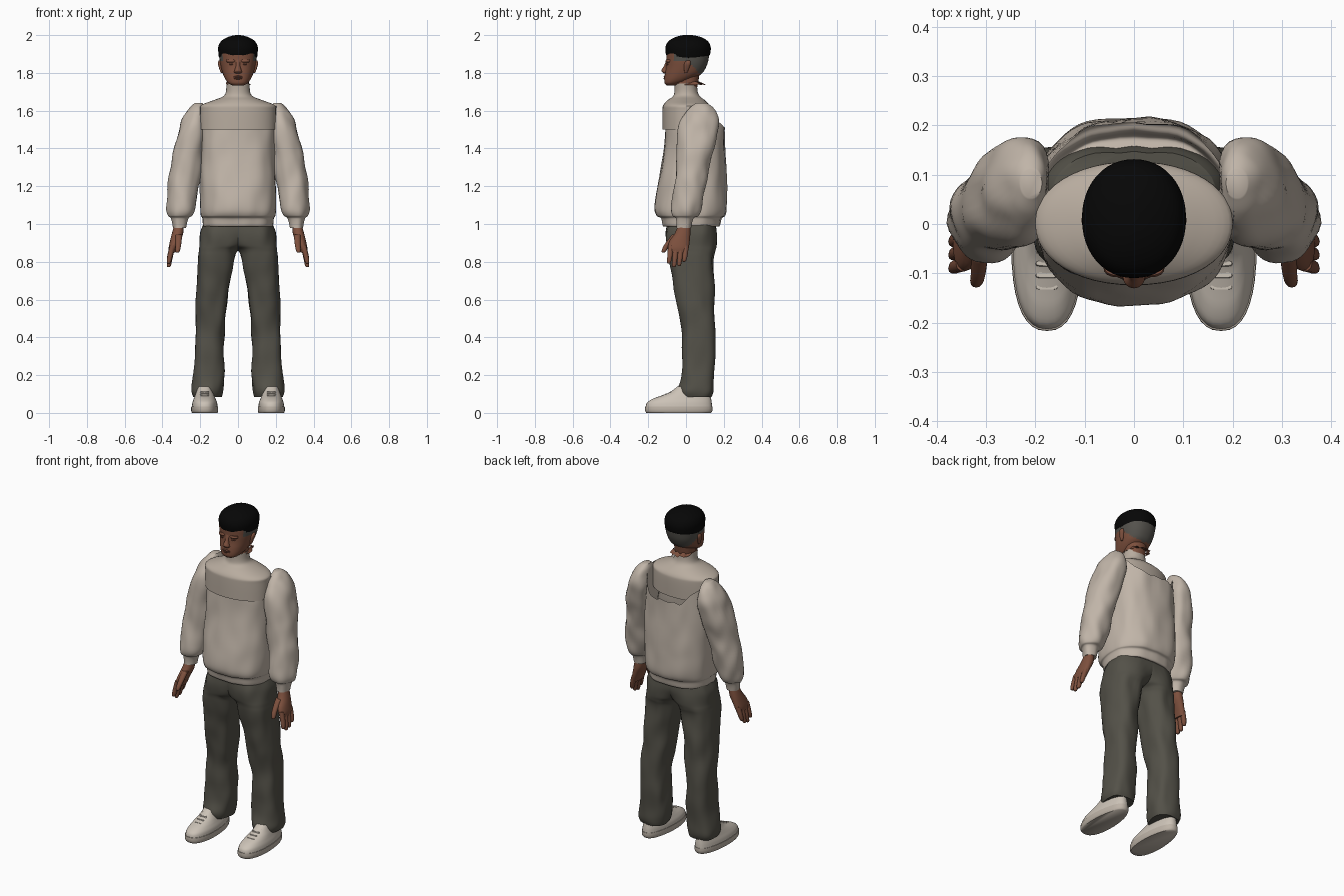
import bpy
import bmesh
from math import cos, sin, pi, copysign
from mathutils import Vector, noise

cube = bpy.data.objects.get("Cube")
if cube:
    bpy.data.objects.remove(cube, do_unlink=True)


def material(name, red, green, blue):
    mat = bpy.data.materials.new(name)
    mat.use_nodes = True
    mat.diffuse_color = (red, green, blue, 1)
    shader = mat.node_tree.nodes["Principled BSDF"]
    shader.inputs["Base Color"].default_value = (red, green, blue, 1)
    shader.inputs["Roughness"].default_value = 0.9
    return mat


CREAM = material("cream cloth", .53, .46, .392)
PANEL = material("beige panel cloth", .48, .413, .347)
SHOE = material("off white leather", .6, .54, .47)
SOLE = material("sole rubber", .51, .45, .385)
TROUSER = material("dark olive cloth", .087, .082, .065)
SKIN = material("brown skin", .205, .08, .047)
SHADE = material("dark brown skin", .14, .053, .034)
HAIR = material("black hair", .002, .002, .002)
FADE = material("cropped hair", .09, .085, .074)


def blend(a, b, c, d, t):
    """Smooth interpolation between b and c."""
    return [.5 * (2 * q + (r - p) * t + (2 * p - 5 * q + 4 * r - s) * t * t
                  + (3 * q - p - 3 * r + s) * t ** 3)
            for p, q, r, s in zip(a, b, c, d)]


def sym(*rows):
    """Rings centred on x = 0, given as height, half width, front, back."""
    return [(z, -w, w, front, back) for z, w, front, back in rows]


def loft(name, rings, mats, sides=24, steps=4, power=2.2, mirror=False,
         caps=True, shape=None, paint=None):
    """Skin over rings given as height, x range and y range."""
    last = len(rings) - 1
    fine = []
    for i in range(last):
        near = [rings[max(0, min(last, i + k))] for k in (-1, 0, 1, 2)]
        fine += [blend(*near, s / steps) for s in range(steps)]
    fine.append(rings[last])

    bm = bmesh.new()
    loops = []
    for z, x0, x1, y0, y1 in fine:
        loop = []
        for s in range(sides):
            angle = 2 * pi * s / sides
            c, d = [copysign(abs(v) ** (2 / power), v)
                    for v in (cos(angle), sin(angle))]
            co = Vector(((x0 + x1 + (x1 - x0) * c) / 2,
                         (y0 + y1 + (y1 - y0) * d) / 2, z))
            if shape:
                co = shape(co, Vector((c, d, 0)))
            loop.append(bm.verts.new(co))
        loops.append(loop)
    for low, high in zip(loops, loops[1:]):
        for s in range(sides):
            t = (s + 1) % sides
            bm.faces.new((low[s], low[t], high[t], high[s]))
    if caps:
        bm.faces.new(loops[0])
        bm.faces.new(loops[-1])
    bmesh.ops.recalc_face_normals(bm, faces=bm.faces)
    for face in bm.faces:
        if paint:
            face.material_index = paint(face.calc_center_median())
    mesh = bpy.data.meshes.new(name)
    bm.to_mesh(mesh)
    bm.free()
    obj = bpy.data.objects.new(name, mesh)
    bpy.context.collection.objects.link(obj)
    for mat in mats:
        mesh.materials.append(mat)
    if mirror:
        obj.modifiers.new("Mirror", "MIRROR").use_mirror_merge = False
    bpy.ops.object.select_all(action="DESELECT")
    obj.select_set(True)
    bpy.context.view_layer.objects.active = obj
    bpy.ops.object.shade_smooth_by_angle(angle=pi / 3)


def folds(amount, scale):
    """Cloth wrinkles, stretched along the height, pushed outward."""
    def shape(co, out):
        return co + out * amount * noise.noise(Vector((co.x, co.y, co.z * .5)) * scale)
    return shape


# Sweater body, open at the top with a torn edge leaning in over the shoulders
wrinkle = folds(.007, 15)


def torn(co, out):
    co = wrinkle(co, out)
    if co.z > 1.4 and co.y > .02:
        lift = (co.z - 1.4) * 9
        rise = max(0, abs(co.x) - .1) * 1.15 * lift
        co.z += rise + .006 * lift * sin(co.x * 80)
        co.y -= rise * .25
    return co


loft("sweater_body", sym((1, .16, -.09, .15), (.988, .181, -.12, .176),
                         (1.03, .187, -.132, .188),
                         (1.045, .196, -.155, .207), (1.09, .2, -.165, .217),
                         (1.2, .2, -.15, .215), (1.35, .198, -.122, .21),
                         (1.51, .2, -.108, .204)),
     [CREAM], sides=64, steps=6, power=2.5, caps=False, shape=torn)

# Sleeves with gathered cuffs
loft("sleeves", [(.98, .272, .345, -.05, .032), (1.03, .268, .35, -.052, .04),
                 (1.045, .25, .366, -.07, .065), (1.09, .232, .375, -.076, .083),
                 (1.2, .206, .37, -.06, .1), (1.3, .192, .352, -.053, .124),
                 (1.42, .178, .33, -.052, .157), (1.52, .166, .302, -.045, .176),
                 (1.58, .168, .278, -.015, .168), (1.615, .175, .253, .025, .147),
                 (1.64, .19, .222, .06, .105)],
     [CREAM], sides=36, steps=6, mirror=True, shape=folds(.013, 16))

# Smooth high collar and chest panel
loft("collar_panel", sym((1.5, .2, -.124, .125), (1.6, .2, -.124, .127),
                         (1.63, .193, -.12, .122), (1.655, .13, -.098, .1),
                         (1.675, .08, -.07, .075), (1.7, .064, -.061, .062),
                         (1.745, .062, -.06, .058)),
     [PANEL], sides=48, steps=4, power=2.1, caps=False)

# Trouser legs, overlapping past the middle above the crotch to form the hips
loft("trouser_legs", [(.085, .09, .238, -.03, .14), (.12, .082, .246, -.042, .15),
                      (.2, .075, .236, -.026, .15), (.4, .074, .229, -.022, .154),
                      (.6, .056, .224, -.052, .149), (.8, .018, .216, -.09, .143),
                      (.86, .0, .21, -.098, .149), (.89, -.04, .206, -.103, .154),
                      (.95, -.1, .199, -.106, .163), (1, -.11, .18, -.1, .16),
                      (1.03, -.11, .165, -.095, .15)],
     [TROUSER], sides=40, steps=8, power=2.45, mirror=True, shape=folds(.011, 16))


# Shoes, narrower towards the heel
def last_shape(co, out):
    co.x = .177 + (co.x - .177) * (1 - max(0, co.y + .05) * .9)
    return co


loft("shoe_soles", [(0, .108, .244, -.21, .132), (.012, .104, .249, -.217, .14),
                    (.035, .105, .248, -.216, .14)],
     [SOLE], sides=36, steps=2, power=2.45, mirror=True, shape=last_shape)
loft("shoe_uppers", [(.03, .107, .246, -.214, .138), (.055, .11, .242, -.206, .136),
                     (.075, .118, .235, -.175, .133), (.09, .124, .23, -.135, .13),
                     (.11, .13, .224, -.085, .127), (.14, .136, .217, -.045, .122)],
     [SHOE], sides=36, power=2.45, mirror=True, shape=last_shape)
for i in range(4):
    y, z = -.13 + .024 * i, .087 + .011 * i
    loft("shoe_laces", [(z - .01, .152, .202, y - .007, y + .007),
                        (z + .005, .155, .199, y - .003, y + .008)],
         [SHOE], sides=12, steps=2, power=3, mirror=True)

# Hands: palm, four fingers and thumb
loft("palms", [(.85, .332, .366, -.09, .008), (.875, .322, .367, -.096, .015),
               (.91, .306, .36, -.087, .02), (.95, .29, .35, -.06, .023),
               (1, .29, .336, -.038, .022)], [SKIN], sides=20, mirror=True)
for i, tip in enumerate((.79, .772, .778, .8)):
    y = -.081 + .027 * i
    loft("fingers", [(z, x - r, x + r, y + dy - r, y + dy + r) for z, x, r, dy in
                     ((tip, .367, .005, -.01), (tip + .008, .366, .011, -.009),
                      ((tip + .88) / 2, .359, .014, -.004), (.885, .346, .015, 0))],
         [SKIN], sides=10, steps=3, mirror=True)
loft("thumbs", [(z, x - r, x + r, y - r, y + r) for z, x, y, r in
                ((.848, .32, -.12, .004), (.857, .32, -.117, .012),
                 (.89, .316, -.1, .015), (.945, .313, -.055, .018))],
     [SKIN], sides=12, mirror=True)


# Head, with cropped hair painted around the sides and nape
def crop(co):
    nape = co.y > -.02 and co.z > 1.87 - max(0, co.y)
    temple = abs(co.x) > .078 and co.z > 1.865
    return int(nape or temple)


loft("head", sym((1.733, .03, -.102, -.045), (1.745, .05, -.113, -.02),
                 (1.765, .066, -.115, .03), (1.795, .08, -.112, .082),
                 (1.83, .09, -.106, .106), (1.87, .097, -.104, .119),
                 (1.92, .099, -.102, .123), (1.96, .08, -.08, .1)),
     [SKIN, FADE], sides=48, steps=6, power=2.3, paint=crop)
loft("neck", sym((1.7, .055, -.05, .055), (1.81, .06, -.055, .075)), [SKIN])


# Hair cap, its lower edge dipping at the temples
def hairline(co, out):
    if co.z < 1.9:
        co.z -= .01 * abs(out.x)
    return co


loft("hair_cap", sym((1.89, .098, -.1, .122), (1.901, .103, -.107, .128),
                     (1.935, .105, -.109, .131), (1.965, .092, -.095, .118),
                     (1.985, .064, -.066, .09), (1.996, .034, -.035, .056),
                     (2, .012, -.012, .03)),
     [HAIR], sides=48, power=2.1, shape=hairline)


# Torn skin edge around the base of the neck
def ragged(co, out):
    return co + out * .006 * sin(co.x * 300) + Vector((0, 0, .005 * sin(co.x * 170)))


loft("neck_edge", sym((1.74, .066, -.062, .1), (1.75, .058, -.055, .07)),
     [SKIN], sides=36, steps=1, caps=False, shape=ragged)

# Face
loft("nose", sym((1.796, .012, -.116, -.09), (1.805, .022, -.126, -.09),
                 (1.815, .018, -.13, -.09), (1.84, .011, -.115, -.09),
                 (1.87, .014, -.104, -.09)), [SKIN], sides=16)
loft("lips", sym((1.765, .016, -.115, -.095), (1.77, .026, -.119, -.09),
                 (1.775, .031, -.116, -.09), (1.78, .026, -.119, -.09),
                 (1.785, .014, -.114, -.095)), [SHADE], sides=16)
loft("eyes", [(1.842, .026, .044, -.102, -.09), (1.846, .021, .048, -.104, -.085),
              (1.85, .026, .044, -.102, -.09)], [SHADE], sides=12, mirror=True)
loft("brow_ridges", [(1.855, .012, .056, -.103, -.07), (1.862, .008, .062, -.108, -.07),
                     (1.872, .01, .06, -.104, -.07)], [SKIN], sides=16, mirror=True)
loft("ears", [(1.8, .082, .091, -.008, .006), (1.818, .082, .098, -.01, .014),
              (1.845, .085, .106, -.01, .024), (1.86, .088, .105, -.003, .024),
              (1.866, .09, .1, .005, .018)], [SKIN], sides=16, mirror=True)
